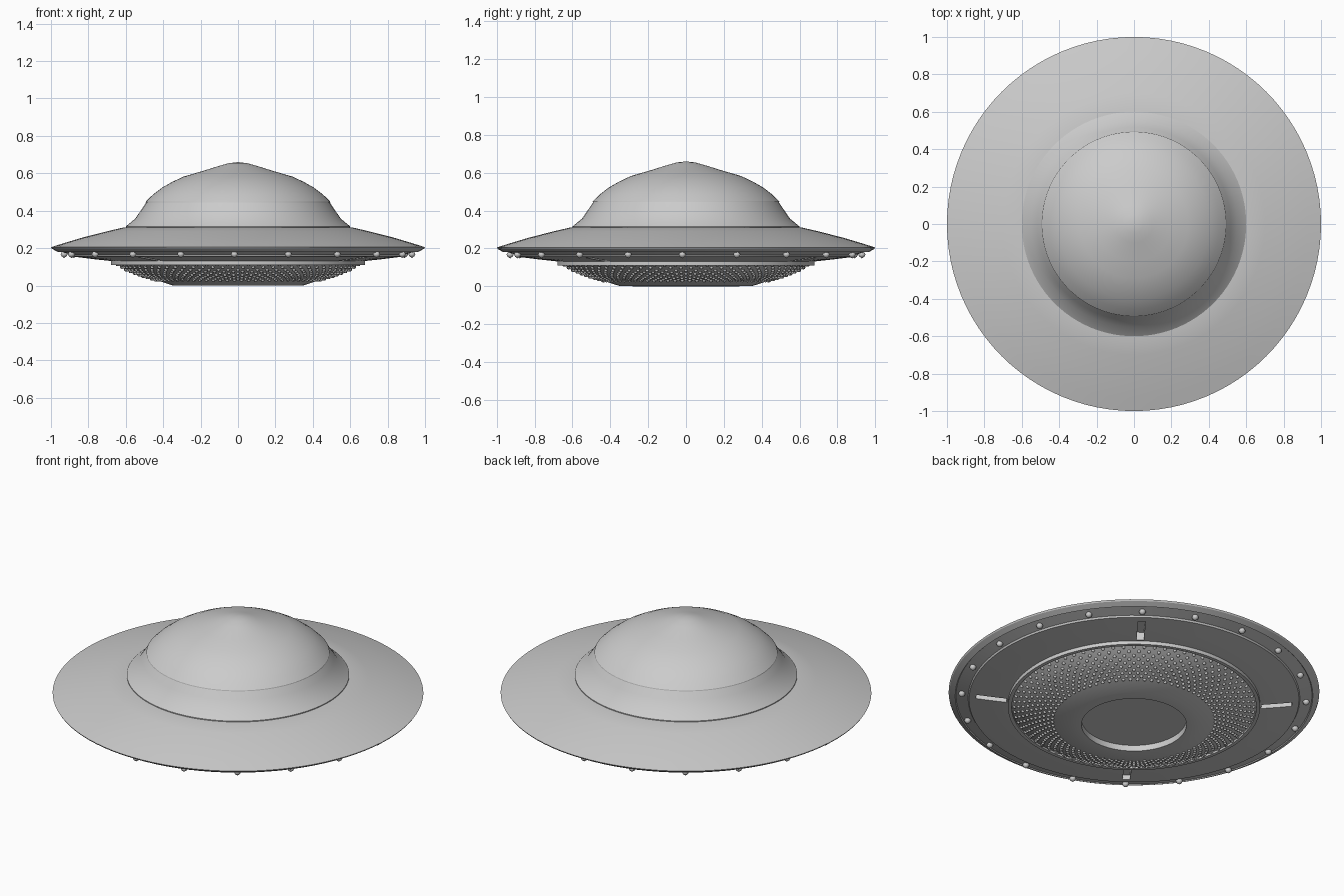
import bpy
import bmesh
import math
from mathutils import Matrix, Vector

if "Cube" in bpy.data.objects:
    bpy.data.objects.remove(bpy.data.objects["Cube"])

# One metal colour for the whole craft
metal = bpy.data.materials.new("grey metal")
metal.use_nodes = True
metal.diffuse_color = (0.6, 0.6, 0.6, 1)
metal.node_tree.nodes["Principled BSDF"].inputs["Base Color"].default_value = (0.6, 0.6, 0.6, 1)


def finish(name, bm):
    """Turn a bmesh into a named object with the metal material."""
    bmesh.ops.recalc_face_normals(bm, faces=bm.faces)
    mesh = bpy.data.meshes.new(name)
    bm.to_mesh(mesh)
    bm.free()
    mesh.materials.append(metal)
    obj = bpy.data.objects.new(name, mesh)
    bpy.context.collection.objects.link(obj)
    return obj


def activate(obj):
    bpy.ops.object.select_all(action="DESELECT")
    obj.select_set(True)
    bpy.context.view_layer.objects.active = obj


def smooth(obj, angle=25):
    activate(obj)
    bpy.ops.object.shade_smooth_by_angle(angle=math.radians(angle))


def lathe(bm, profile, steps=96, closed=False, offset=(0, 0, 0)):
    """Revolve (radius, height) points around the z axis."""
    verts = [bm.verts.new((r, 0, z)) for r, z in profile]
    pairs = list(zip(verts, verts[1:]))
    if closed:
        pairs.append((verts[-1], verts[0]))
    edges = [bm.edges.new(p) for p in pairs]
    result = bmesh.ops.spin(bm, geom=verts + edges, cent=(0, 0, 0), axis=(0, 0, 1),
                            angle=math.tau, steps=steps, use_merge=True)
    bmesh.ops.remove_doubles(bm, verts=bm.verts, dist=0.0002)
    return result


def turned_part(name, profile, closed=False):
    bm = bmesh.new()
    lathe(bm, profile, closed=closed)
    return finish(name, bm)


# Saucer disc with a thin rim and a stepped underside
hull = turned_part("saucer_hull", [
    (0, 0.30), (0.61, 0.311), (0.7, 0.29), (0.83, 0.257), (0.93, 0.227), (1, 0.205),
    (0.995, 0.197), (0.965, 0.18), (0.96, 0.185), (0.895, 0.166), (0.89, 0.156),
    (0.78, 0.142), (0.67, 0.13), (0, 0.13)])

# Four radial slots sunk into the underside
SLOT_ANGLE = math.radians(52.8)
bm = bmesh.new()
for k in range(4):
    place = (Matrix.Rotation(SLOT_ANGLE + k * math.pi / 2, 4, "Z")
             @ Matrix.Translation((0.77, 0, 0.14))
             @ Matrix.Diagonal((0.165, 0.04, 0.08, 1)))
    bmesh.ops.create_cube(bm, size=1, matrix=place)
cutter = finish("slot_cutter", bm)
cutter.hide_render = True
cut = hull.modifiers.new("slots", "BOOLEAN")
cut.operation = "DIFFERENCE"
cut.solver = "EXACT"
cut.object = cutter
activate(hull)
bpy.ops.object.modifier_apply(modifier=cut.name)
bpy.data.objects.remove(cutter)
smooth(hull)

# Flared collar between disc and dome
smooth(turned_part("dome_collar", [
    (0, 0.29), (0.6, 0.30), (0.6, 0.316), (0.55, 0.357), (0.517, 0.405),
    (0.489, 0.447), (0, 0.447)]))

# Dome with a softly pointed crown
smooth(turned_part("dome", [
    (0, 0.444), (0.494, 0.444), (0.493, 0.449), (0.455, 0.486), (0.405, 0.524),
    (0.35, 0.555), (0.29, 0.583), (0.2, 0.609), (0.1, 0.64), (0.05, 0.654), (0, 0.66)]))

# Raised lip around the belly
smooth(turned_part("belly_lip", [
    (0.68, 0.14), (0.68, 0.11), (0.66, 0.11), (0.66, 0.14)], closed=True))

# Rounded belly with a sunken round hatch
BOWL = [(0.66, 0.122), (0.6, 0.085), (0.52, 0.053), (0.44, 0.03), (0.35, 0.001)]
smooth(turned_part("belly", [(0, 0.14), (0.66, 0.14)] + BOWL + [
    (0.283, 0), (0.283, 0.035), (0, 0.035)]))


def bowl_height(radius):
    for (r1, z1), (r2, z2) in zip(BOWL, BOWL[1:]):
        if r2 <= radius <= r1:
            return z2 + (z1 - z2) * (radius - r2) / (r1 - r2)
    return BOWL[-1][1]


# Staggered rows of studs on the belly
ROWS, PER_ROW = 10, 72
bm = bmesh.new()
for row in range(ROWS):
    radius = 0.645 - 0.205 * row / (ROWS - 1)
    for k in range(PER_ROW):
        a = math.tau * (k + 0.5 * (row % 2)) / PER_ROW
        spot = Vector((radius * math.cos(a), radius * math.sin(a), bowl_height(radius)))
        bmesh.ops.create_uvsphere(bm, u_segments=8, v_segments=5, radius=0.0095,
                                  matrix=Matrix.Translation(spot))
smooth(finish("belly_studs", bm), 60)

# Twenty drop-shaped lamps hanging under the rim
LAMPS = 20
drop = bmesh.new()
lathe(drop, [(0, 0.016), (0.012, 0.012), (0.019, 0), (0.014, -0.011), (0, -0.021)], steps=12)
drop_mesh = bpy.data.meshes.new("drop")
drop.to_mesh(drop_mesh)
drop.free()
bm = bmesh.new()
for k in range(LAMPS):
    start = len(bm.verts)
    bm.from_mesh(drop_mesh)
    bm.verts.ensure_lookup_table()
    a = math.radians(-1.2) + k * math.tau / LAMPS
    bmesh.ops.translate(bm, verts=bm.verts[start:],
                        vec=(0.93 * math.cos(a), 0.93 * math.sin(a), 0.168))
bpy.data.meshes.remove(drop_mesh)
smooth(finish("rim_lamps", bm), 60)
